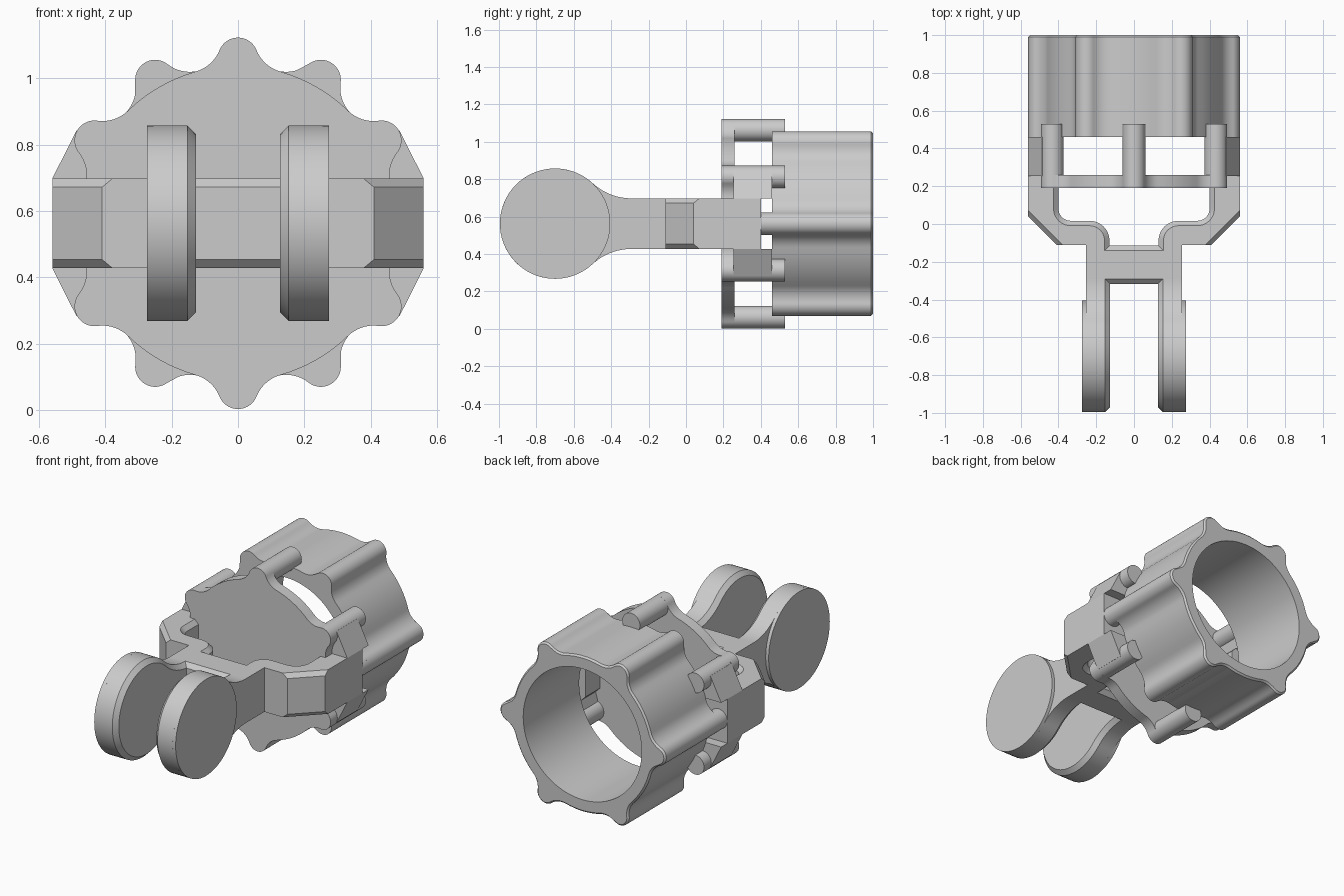
import bpy, bmesh
from math import sin, cos, pi, acos, atan2, radians

if "Cube" in bpy.data.objects:
    bpy.data.objects.remove(bpy.data.objects["Cube"])

MID = 0.5625  # height of the wheel axis
grey = bpy.data.materials.new("plain grey")
grey.use_nodes = True
grey.diffuse_color = (0.6, 0.6, 0.6, 1)
grey.node_tree.nodes["Principled BSDF"].inputs["Base Color"].default_value = (0.6, 0.6, 0.6, 1)


def arc(cx, cy, r, a0, a1, n=12):
    return [(cx + r * cos(a0 + (a1 - a0) * i / n), cy + r * sin(a0 + (a1 - a0) * i / n))
            for i in range(n + 1)]


def loft(name, loops, closed=False):
    """Skin matching loops of 3D points; cap the ends, or join last to first."""
    bm = bmesh.new()
    rings = [[bm.verts.new(p) for p in loop] for loop in loops]
    pairs = list(zip(rings, rings[1:]))
    if closed:
        pairs.append((rings[-1], rings[0]))
    else:
        bm.faces.new(rings[0])
        bm.faces.new(rings[-1])
    n = len(rings[0])
    for a, b in pairs:
        for i in range(n):
            j = (i + 1) % n
            bm.faces.new((a[i], a[j], b[j], b[i]))
    bmesh.ops.recalc_face_normals(bm, faces=bm.faces)
    mesh = bpy.data.meshes.new(name)
    bm.to_mesh(mesh)
    bm.free()
    ob = bpy.data.objects.new(name, mesh)
    bpy.context.collection.objects.link(ob)
    mesh.materials.append(grey)
    bpy.ops.object.select_all(action='DESELECT')
    ob.select_set(True)
    bpy.context.view_layer.objects.active = ob
    bpy.ops.object.shade_smooth_by_angle(angle=radians(25))
    return ob


def along_y(pts, y):
    return [(x, y, MID + z) for x, z in pts]


BASE, LOBE_AT, LOBE_R, FILLET = 0.475, 0.5, 0.06, 0.11


def lobed(turn, inset=0.0):
    """Circle with six filleted lobes, the first one at angle turn."""
    base, lobe, f = BASE - inset, LOBE_R - inset, FILLET + inset
    reach = base + f
    th = acos((reach ** 2 + LOBE_AT ** 2 - (lobe + f) ** 2) / (2 * LOBE_AT * reach))
    fx, fy = reach * cos(th), reach * sin(th)
    tip = atan2(fy, fx - LOBE_AT)
    pts = arc(LOBE_AT, 0, lobe, -tip, tip, 20)
    pts += arc(fx, fy, f, tip - pi, th - pi, 8)[1:]
    pts += arc(0, 0, base, th, pi / 3 - th, 8)[1:]
    pts += arc(fx * cos(pi / 3) + fy * sin(pi / 3), fx * sin(pi / 3) - fy * cos(pi / 3),
               f, pi / 3 - th + pi, pi / 3 - tip + pi, 8)[1:-1]
    out = []
    for k in range(6):
        a = turn + k * pi / 3
        out += [(x * cos(a) - y * sin(a), x * sin(a) + y * cos(a)) for x, y in pts]
    return out


# Front plate and its pins
loft("front_plate", [along_y(lobed(pi / 6), y) for y in (0.19, 0.26)])
for k in range(6):
    a = pi / 6 + k * pi / 3
    ring = arc(LOBE_AT * cos(a), LOBE_AT * sin(a), LOBE_R, 0, 2 * pi, 32)[:-1]
    loft("plate_pin", [along_y(ring, y) for y in (0.2, 0.53)])

# Hollow drum with a softened back rim
outer, rim = lobed(0), lobed(0, 0.01)
bore = [(0.4 * cos(atan2(z, x)), 0.4 * sin(atan2(z, x))) for x, z in outer]
# even out the bore spacing so the ring stays round
bore = arc(0, 0, 0.4, atan2(outer[0][1], outer[0][0]),
           atan2(outer[0][1], outer[0][0]) + 2 * pi, len(outer))[:-1]
loft("drum", [along_y(outer, 0.46), along_y(outer, 0.99), along_y(rim, 1.0),
              along_y(bore, 1.0), along_y(bore, 0.46)], closed=True)

# Side pins and gussets tying the arms to the drum and plate
for s in (-1, 1):
    ring = arc(s * LOBE_AT, 0, LOBE_R, 0, 2 * pi, 32)[:-1]
    loft("side_pin", [along_y(ring, y) for y in (0.38, 0.47)])
    for t in (-1, 1):
        web = [(s * x, t * z) for x, z in
               ((0.487, 0.28), (0.56, 0.135), (0.43, 0.135), (0.40, 0.24))]
        loft("gusset", [along_y(web, y) for y in (0.255, 0.46)])


# Yoke with chamfered inner and corner edges
def yoke_outline(c):
    half = [(0.13 + c, -0.115 - c)]
    half += arc(0.235, -0.088, 0.105 - c, pi, pi / 2)
    half += arc(0.335, 0.082, 0.065 + c, -pi / 2, 0)
    half += [(0.4 + c, 0.4), (0.56, 0.4), (0.56, 0.04 + c * 1.2), (0.41 - c * 1.2, -0.11),
             (0.255, -0.11), (0.255, -0.317 + c)]
    return half + [(-x, y) for x, y in reversed(half)]


C = 0.026
loft("yoke", [[(x, y, MID + z) for x, y in yoke_outline(c)]
              for z, c in ((-0.135, C), (-0.135 + C, 0), (0.135 - C, 0), (0.135, C))])


# Ears: flared neck running into a round disc
def ear_outline(c):
    disc, neck, flare = 0.295 - c, 0.135 - c, 0.31 + c
    cz = neck + flare
    cy = ((disc + flare) ** 2 - cz ** 2) ** 0.5
    a = atan2(cz, cy)
    pts = [(-0.26, neck)]
    pts += arc(cy - 0.7, cz, flare, -pi / 2, a - pi, 16)
    pts += arc(-0.7, 0, disc, a, 2 * pi - a, 56)[1:-1]
    pts += arc(cy - 0.7, -cz, flare, pi - a, pi / 2, 16)
    return pts + [(-0.26, -neck)]


for s, side in ((1, "left"), (-1, "right")):
    loft(side + "_ear", [[(s * x, y, MID + z) for y, z in ear_outline(c)]
                         for x, c in ((0.127, C), (0.127 + C, 0), (0.255, 0))])
    ring = arc(-0.7, 0, 0.295, 0, 2 * pi, 72)[:-1]
    loft(side + "_ear_boss", [[(s * x, y, MID + z) for y, z in ring] for x in (0.25, 0.275)])
